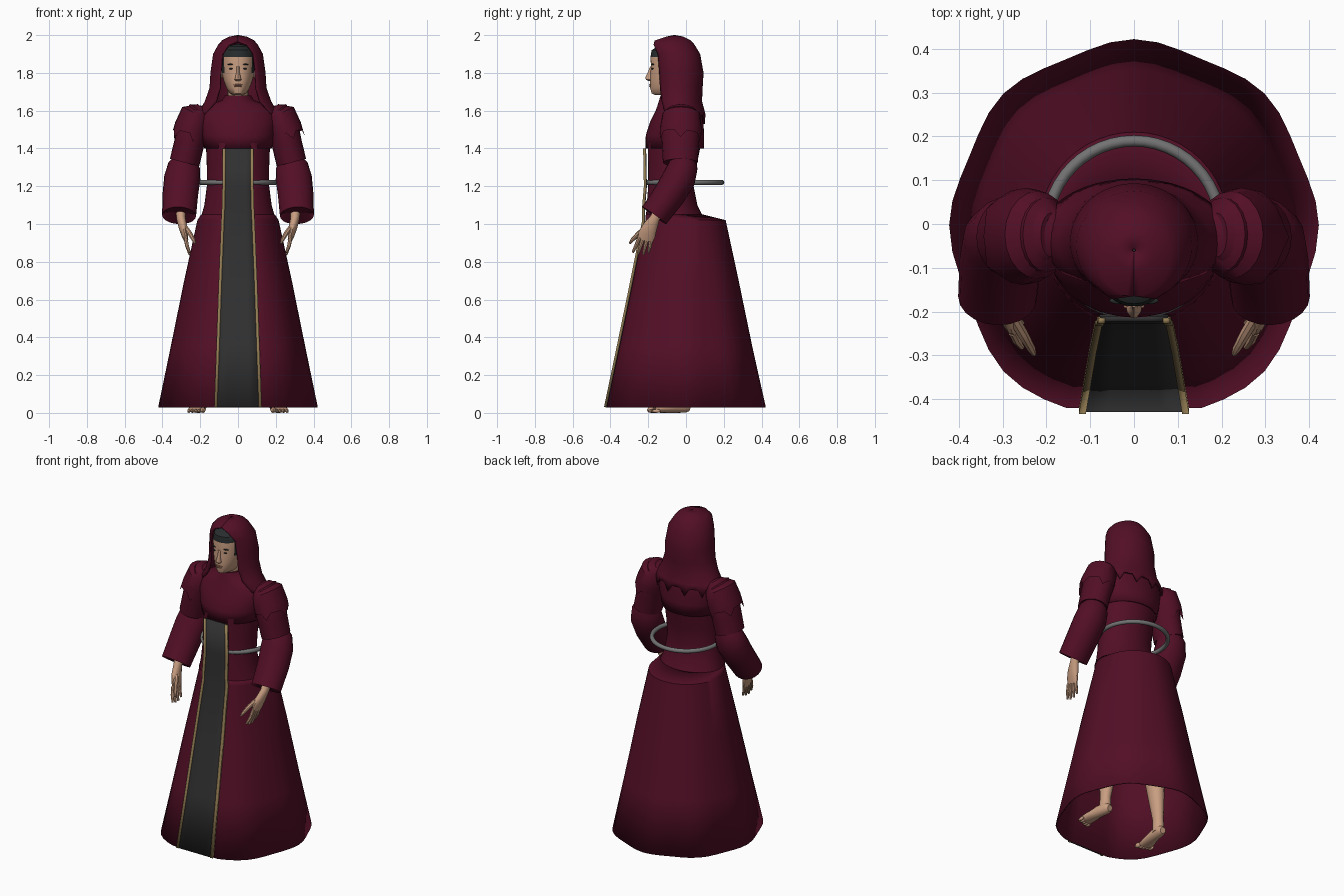
import bpy, bmesh, math
from mathutils import Vector


def material(name, rgb):
    m = bpy.data.materials.new(name)
    m.diffuse_color = (*rgb, 1)
    return m


CRIMSON = material("crimson cloth", (0.085, 0.0045, 0.019))
BLACK = material("black cloth", (0.03, 0.03, 0.03))
GOLD = material("gold trim", (0.30, 0.21, 0.09))
GREY = material("grey cord", (0.17, 0.17, 0.17))
SKIN = material("skin", (0.58, 0.34, 0.22))
HAIR = material("dark hair", (0.022, 0.026, 0.026))
LIP = material("lip", (0.36, 0.16, 0.11))


def build(name, verts, faces, *mats):
    me = bpy.data.meshes.new(name)
    me.from_pydata([tuple(v) for v in verts], [], faces)
    bm = bmesh.new()
    bm.from_mesh(me)
    bmesh.ops.recalc_face_normals(bm, faces=bm.faces)
    bm.to_mesh(me)
    bm.free()
    for m in mats:
        me.materials.append(m)
    ob = bpy.data.objects.new(name, me)
    bpy.context.collection.objects.link(ob)
    return ob


def loft(name, rings, *mats, closed=True, caps=(False, False)):
    n = len(rings[0])
    verts = [p for r in rings for p in r]
    faces = [(i * n + j, i * n + (j + 1) % n, (i + 1) * n + (j + 1) % n, (i + 1) * n + j)
             for i in range(len(rings) - 1) for j in range(n if closed else n - 1)]
    if caps[0]:
        faces.append(tuple(range(n)))
    if caps[1]:
        faces.append(tuple(range(len(verts) - n, len(verts))))
    return build(name, verts, faces, *mats)


def oval(z, rx, yf, yb, n=40, flat=1.0, wave=0.0, power=1.0):
    """Horizontal ring between yf and yb; flat < 1 cuts the front straight."""
    cy = (yf + yb) / 2 if flat == 1 else 0.5 * (yf + yb)
    pts = []
    for i in range(n):
        a = 2 * math.pi * i / n
        c, s = math.cos(a), math.sin(a)
        c = math.copysign(abs(c) ** power, c)
        s = math.copysign(abs(s) ** power, s)
        k = 1 + wave * math.cos(8 * a)
        y = cy + (yb - cy) * s * k if s > 0 else cy + (cy - yf) / flat * s * k
        pts.append((rx * c * k, max(y, yf), z))
    return pts


def tube(name, path, mat, n=20, caps=(False, False), zigzag=0.0):
    """Path entries are x, y, z, radius across, radius in depth."""
    pts = [Vector(p[:3]) for p in path]
    rings = []
    for i, p in enumerate(path):
        d = (pts[min(i + 1, len(pts) - 1)] - pts[max(i - 1, 0)]).normalized()
        u = (Vector((1, 0, 0)) - d * d.x).normalized()
        v = d.cross(u)
        ring = []
        for j in range(n):
            a = 2 * math.pi * j / n
            q = pts[i] + u * p[3] * math.cos(a) + v * p[4] * math.sin(a)
            if zigzag and i == len(path) - 1:
                q += d * zigzag * (1 if j % 4 == 0 else -0.3)
            ring.append(q)
        rings.append(ring)
    return loft(name, rings, mat, caps=caps)


def blob(name, loc, size, mat, segs=16):
    bm = bmesh.new()
    bmesh.ops.create_uvsphere(bm, u_segments=segs, v_segments=segs // 2, radius=1)
    me = bpy.data.meshes.new(name)
    for v in bm.verts:
        v.co = Vector(loc) + Vector([v.co[k] * size[k] for k in range(3)])
    bm.to_mesh(me)
    bm.free()
    me.materials.append(mat)
    ob = bpy.data.objects.new(name, me)
    bpy.context.collection.objects.link(ob)
    return ob


def thicken(ob, t, offset=-1):
    m = ob.modifiers.new("thickness", 'SOLIDIFY')
    m.thickness, m.offset = t, offset


# Skirt: wavy hem, stepped in to the waist at the back
skirt = loft("skirt", [
    oval(0.03, 0.415, -0.42, 0.415, 48, 0.9, 0.018),
    oval(0.35, 0.352, -0.352, 0.347, 48, 0.9, 0.012),
    oval(0.7, 0.283, -0.280, 0.277, 48, 0.9, 0.007),
    oval(1.02, 0.215, -0.215, 0.21, 48, 0.9),
    oval(1.05, 0.195, -0.213, 0.09, 48, 0.9)], CRIMSON)
thicken(skirt, 0.006)

# Bodice under the shoulder cape
loft("bodice", [oval(z, rx, yf, yb, 40, 0.9) for z, rx, yf, yb in (
    (1.04, 0.195, -0.212, 0.09), (1.10, 0.178, -0.208, 0.06), (1.2, 0.165, -0.2, 0.04),
    (1.3, 0.165, -0.2, 0.055), (1.43, 0.17, -0.203, 0.08))], CRIMSON, caps=(False, True))

# Shoulder cape with raised collar
cape = loft("shoulder_cape", [oval(z, rx, yf, yb, 40) for z, rx, yf, yb in (
    (1.68, 0.070, -0.135, 0.04), (1.655, 0.085, -0.142, 0.06), (1.63, 0.15, -0.15, 0.075),
    (1.60, 0.195, -0.16, 0.085), (1.54, 0.205, -0.19, 0.092), (1.47, 0.195, -0.213, 0.096),
    (1.40, 0.178, -0.214, 0.095))], CRIMSON, caps=(True, False))
thicken(cape, 0.008)

# Front panel and its gold edging: height, depth, half width
PANEL = ((0.03, -0.424, 0.122), (0.36, -0.355, 0.110), (0.7, -0.285, 0.098), (1.02, -0.222, 0.085),
         (1.08, -0.223, 0.082), (1.2, -0.213, 0.079), (1.40, -0.217, 0.078))
panel = loft("front_panel", [[(x * w, y, z) for x in (-1, -0.5, 0, 0.5, 1)] for z, y, w in PANEL],
             BLACK, closed=False)
thicken(panel, 0.012, 0)
for s in (-1, 1):
    trim = loft("panel_trim", [[(s * (w - 0.012), y - 0.004, z), (s * (w + 0.004), y - 0.004, z)]
                               for z, y, w in PANEL], GOLD, closed=False)
    thicken(trim, 0.012, 0)

# Loose cord ring around the waist
bpy.ops.mesh.primitive_torus_add(location=(0, -0.008, 1.22), major_radius=0.198, minor_radius=0.013,
                                 major_segments=48, minor_segments=10)
cord = bpy.context.object
cord.name = "waist_cord"
cord.data.materials.append(GREY)

# Hood: rows of height, half width, back, front and opening angle
rows = ((2.0, 0.004, -0.056, -0.064, 180), (1.992, 0.045, -0.015, -0.105, 180),
        (1.972, 0.085, 0.025, -0.165, 180), (1.95, 0.105, 0.045, -0.172, 152),
        (1.90, 0.132, 0.075, -0.15, 141), (1.80, 0.146, 0.093, -0.142, 140),
        (1.72, 0.151, 0.088, -0.138, 140), (1.65, 0.176, 0.085, -0.13, 138),
        (1.60, 0.205, 0.098, -0.115, 128), (1.575, 0.214, 0.104, -0.10, 125))
hood_rings = []
for k, (z, rx, yb, yf, deg) in enumerate(rows):
    A = math.radians(deg)
    ry = (yb - yf) / (1 - math.cos(A))
    ring = []
    for j in range(33):
        a = A * (j / 16 - 1)
        drop = 0.045 if k == len(rows) - 1 and j % 4 == 2 else 0
        ring.append((rx * math.sin(a), yb - ry + ry * math.cos(a), z - drop))
    hood_rings.append(ring)
hood = loft("hood", hood_rings, CRIMSON, closed=False)
thicken(hood, 0.01)

# Head, hair assigned above the hairline and at the temples
head = loft("head", [oval(z, rx, yf, yb, 40, power=0.9) for z, rx, yf, yb in (
    (1.684, 0.030, -0.165, 0.0), (1.692, 0.044, -0.182, 0.02), (1.72, 0.062, -0.19, 0.04),
    (1.76, 0.077, -0.190, 0.05), (1.80, 0.085, -0.188, 0.06), (1.84, 0.089, -0.186, 0.065),
    (1.885, 0.089, -0.188, 0.065), (1.92, 0.082, -0.182, 0.055), (1.942, 0.06, -0.15, 0.03),
    (1.952, 0.01, -0.07, -0.05))], SKIN, HAIR, caps=(True, True))
for p in head.data.polygons:
    c = p.center
    if c.z > 1.885 or (c.z > 1.8 and (abs(c.x) > 0.075 or c.y > -0.08)):
        p.material_index = 1
tube("neck", [(0, -0.06, 1.6, 0.055, 0.06), (0, -0.07, 1.73, 0.055, 0.06)], SKIN)

# Face details
loft("nose", [oval(z, rx, yf, -0.17, 12) for z, rx, yf in (
    (1.757, 0.012, -0.198), (1.764, 0.018, -0.212), (1.775, 0.015, -0.216), (1.80, 0.009, -0.203),
    (1.835, 0.008, -0.190))], SKIN, caps=(True, True))
blob("upper_lip", (0, -0.189, 1.737), (0.024, 0.006, 0.004), LIP)
blob("lower_lip", (0, -0.189, 1.729), (0.02, 0.006, 0.005), LIP)
for s in (-1, 1):
    blob("eye", (s * 0.034, -0.176, 1.822), (0.014, 0.007, 0.005), HAIR)
    blob("eyebrow", (s * 0.036, -0.175, 1.845), (0.02, 0.008, 0.004), HAIR)
    blob("ear", (s * 0.087, -0.075, 1.80), (0.01, 0.02, 0.03), SKIN)

# Arms, hands, legs and feet
for s in (-1, 1):
    def limb(name, path, mat, **kw):
        return tube(name, [(s * p[0], *p[1:]) for p in path], mat, **kw)

    limb("upper_sleeve", [(0.165, -0.025, 1.605, 0.02, 0.04), (0.20, -0.025, 1.59, 0.07, 0.085),
                          (0.235, -0.027, 1.52, 0.085, 0.105), (0.26, -0.03, 1.42, 0.08, 0.098),
                          (0.283, -0.03, 1.325, 0.08, 0.092), (0.278, -0.03, 1.35, 0.05, 0.06)],
         CRIMSON, caps=(True, True))
    limb("shoulder_flap", [(0.19, -0.025, 1.615, 0.03, 0.05), (0.22, -0.025, 1.58, 0.085, 0.10),
                           (0.245, -0.027, 1.51, 0.092, 0.11), (0.258, -0.03, 1.465, 0.092, 0.11)],
         CRIMSON, caps=(True, False), zigzag=0.03)
    limb("lower_sleeve", [(0.272, -0.01, 1.36, 0.05, 0.055), (0.285, -0.015, 1.31, 0.085, 0.078),
                          (0.295, -0.035, 1.245, 0.096, 0.088), (0.305, -0.085, 1.16, 0.094, 0.085),
                          (0.312, -0.168, 1.045, 0.09, 0.078), (0.31, -0.15, 1.07, 0.075, 0.065),
                          (0.305, -0.10, 1.14, 0.05, 0.05)], CRIMSON, caps=(True, True))
    limb("wrist_and_palm", [(0.305, -0.11, 1.14, 0.03, 0.03), (0.302, -0.165, 1.03, 0.024, 0.027),
                            (0.292, -0.19, 0.985, 0.023, 0.04), (0.282, -0.207, 0.945, 0.018, 0.047),
                            (0.275, -0.215, 0.915, 0.012, 0.042)], SKIN, n=14, caps=(True, True))
    # Four fingers fanned in depth, then the thumb
    for i in range(4):
        y = -0.246 + i * 0.021
        tip = (-0.282, -0.255, -0.226, -0.198)[i]
        limb("finger", [(0.278, y, 0.93, 0.010, 0.011), (0.270, (y + tip) / 2, 0.885, 0.010, 0.010),
                        (0.256, tip, 0.85 - 0.012 * (i in (1, 2)), 0.006, 0.006)],
             SKIN, n=8, caps=(True, True))
    limb("thumb", [(0.285, -0.20, 0.99, 0.014, 0.014), (0.255, -0.25, 0.95, 0.013, 0.013),
                   (0.235, -0.285, 0.915, 0.010, 0.010), (0.228, -0.298, 0.897, 0.005, 0.005)],
         SKIN, n=8, caps=(True, True))
    limb("leg", [(0.11, -0.04, 0.95, 0.075, 0.08), (0.155, -0.04, 0.5, 0.055, 0.06),
                 (0.175, -0.02, 0.32, 0.05, 0.058), (0.195, -0.02, 0.11, 0.03, 0.034),
                 (0.198, -0.02, 0.03, 0.033, 0.038)], SKIN, n=16, caps=(True, True))
    limb("foot", [(0.196, 0.022, 0.025, 0.018, 0.018), (0.198, 0.0, 0.034, 0.032, 0.033),
                  (0.206, -0.06, 0.035, 0.033, 0.035), (0.215, -0.12, 0.024, 0.042, 0.024),
                  (0.222, -0.165, 0.017, 0.044, 0.016)], SKIN, n=16, caps=(True, True))
    for i in range(5):
        r = 0.015 if i == 0 else 0.010
        blob("toe", (s * (0.186 + 0.0185 * i), -0.185 + 0.007 * i, r), (r * 0.95, 0.023, r), SKIN, 10)

# Smooth shading with sharp edges kept
for ob in bpy.context.scene.objects:
    ob.select_set(True)
bpy.context.view_layer.objects.active = cord
bpy.ops.object.shade_smooth_by_angle(angle=math.radians(40))
